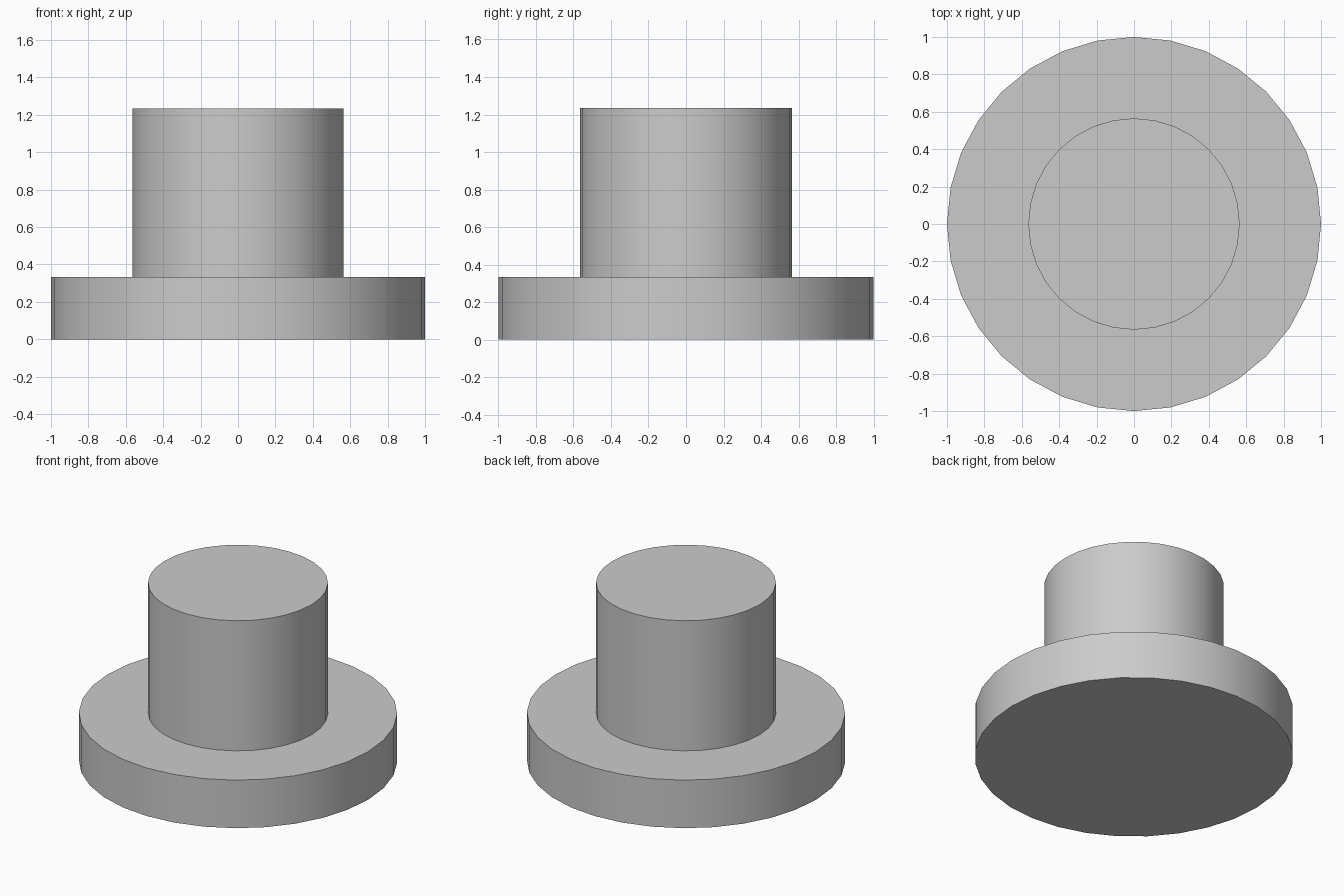
import bpy
import math

cube = bpy.data.objects.get("Cube")
if cube:
    bpy.data.objects.remove(cube, do_unlink=True)

# Plain grey finish
COLOUR = (0.6, 0.6, 0.6, 1.0)
grey = bpy.data.materials.new("grey")
grey.use_nodes = True
grey.diffuse_color = COLOUR
grey.node_tree.nodes["Principled BSDF"].inputs["Base Color"].default_value = COLOUR


def add_disc(name, radius, bottom, top):
    """Upright cylinder between two heights with smooth sides and sharp rims."""
    bpy.ops.mesh.primitive_cylinder_add(
        vertices=32, radius=radius, depth=top - bottom,
        location=(0, 0, (bottom + top) / 2))
    part = bpy.context.object
    part.name = part.data.name = name
    part.data.materials.append(grey)
    bpy.ops.object.shade_smooth_by_angle(angle=math.radians(30))
    return part


# Wide flange and the narrower post standing on it
flange = add_disc("flange", 1.0, 0.0, 0.333)
post = add_disc("post", 0.565, 0.333, 1.235)
